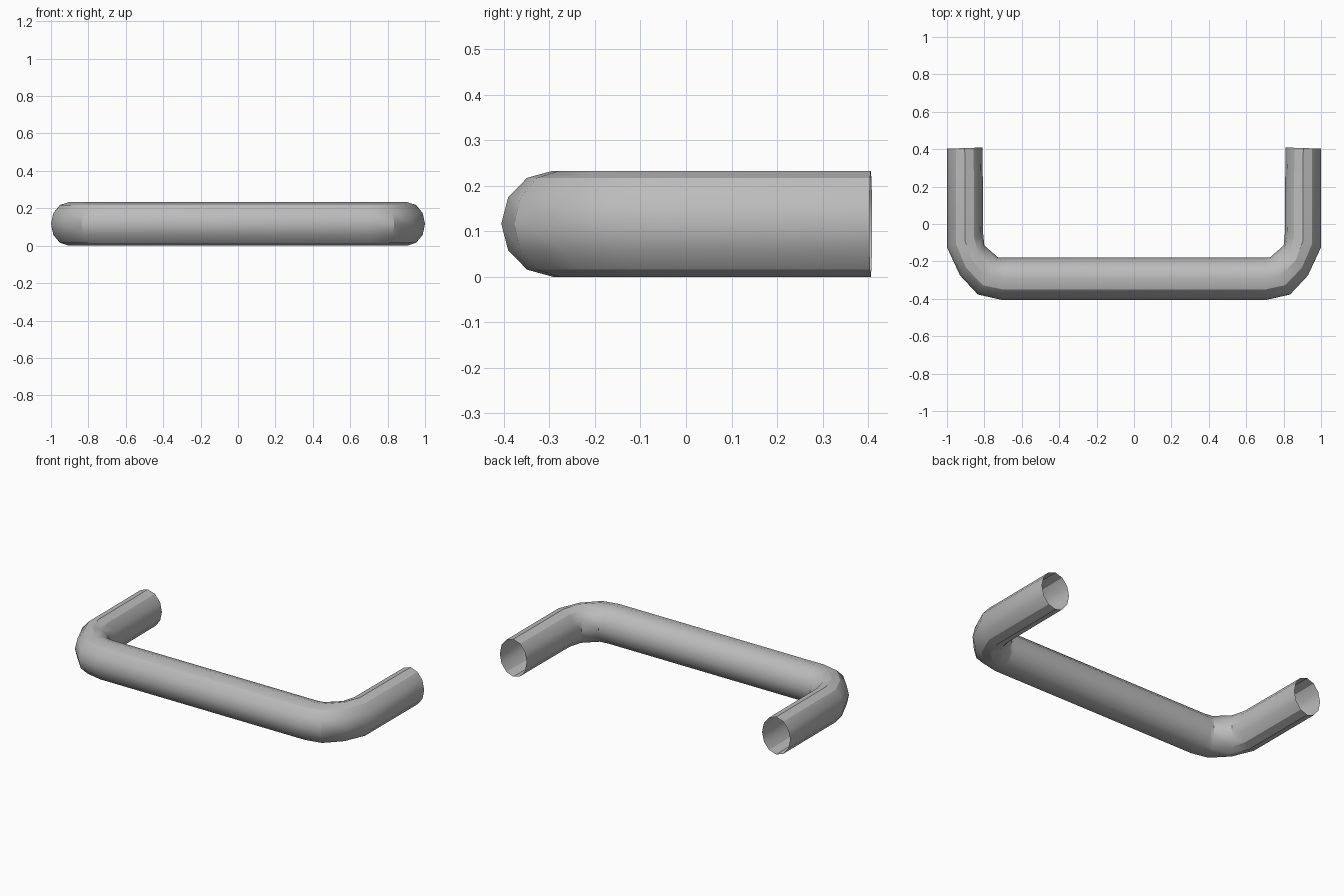
import bpy, bmesh, math
from mathutils import Vector

cube = bpy.data.objects.get("Cube")
if cube:
    bpy.data.objects.remove(cube, do_unlink=True)

SIDES = 12
RADIUS_Z = 0.1165

# Brushed grey metal
metal = bpy.data.materials.new("grey metal")
metal.use_nodes = True
grey = (0.5, 0.5, 0.5, 1)
metal.diffuse_color = grey
metal.node_tree.nodes["Principled BSDF"].inputs["Base Color"].default_value = grey

# Outer and inner plan points of each ring, from the left leg's end to the grip
half_path = [
    ((1.0, 0.403), (0.81, 0.409)),
    ((1.0, -0.125), (0.806, -0.056)),
    ((0.93, -0.275), (0.80, -0.115)),
    ((0.835, -0.377), (0.727, -0.179)),
    ((0.706, -0.406), (0.706, -0.179)),
]


def mirrored(pair):
    return tuple((-x, y) for x, y in pair)


path = half_path + [mirrored(p) for p in reversed(half_path)]


def add_ring(bm, outer, inner):
    outer, inner = Vector((*outer, RADIUS_Z)), Vector((*inner, RADIUS_Z))
    centre, reach = (outer + inner) / 2, (outer - inner) / 2
    ring = []
    for i in range(SIDES):
        a = math.tau * i / SIDES
        up = Vector((0, 0, RADIUS_Z * math.sin(a)))
        ring.append(bm.verts.new(centre + reach * math.cos(a) + up))
    return ring


# Open-ended tube lofted through the rings
bm = bmesh.new()
rings = [add_ring(bm, *pair) for pair in path]
for a, b in zip(rings, rings[1:]):
    for i in range(SIDES):
        j = (i + 1) % SIDES
        bm.faces.new((a[i], a[j], b[j], b[i]))
    # Crisp lines along the outer shoulders
    for i in (2, SIDES - 2):
        bm.edges.get((a[i], b[i])).smooth = False
bmesh.ops.recalc_face_normals(bm, faces=bm.faces)

mesh = bpy.data.meshes.new("pull_handle")
bm.to_mesh(mesh)
bm.free()
mesh.materials.append(metal)
handle = bpy.data.objects.new("pull_handle", mesh)
bpy.context.collection.objects.link(handle)

bpy.ops.object.select_all(action="DESELECT")
handle.select_set(True)
bpy.context.view_layer.objects.active = handle
bpy.ops.object.shade_smooth_by_angle(angle=math.radians(32), keep_sharp_edges=True)
